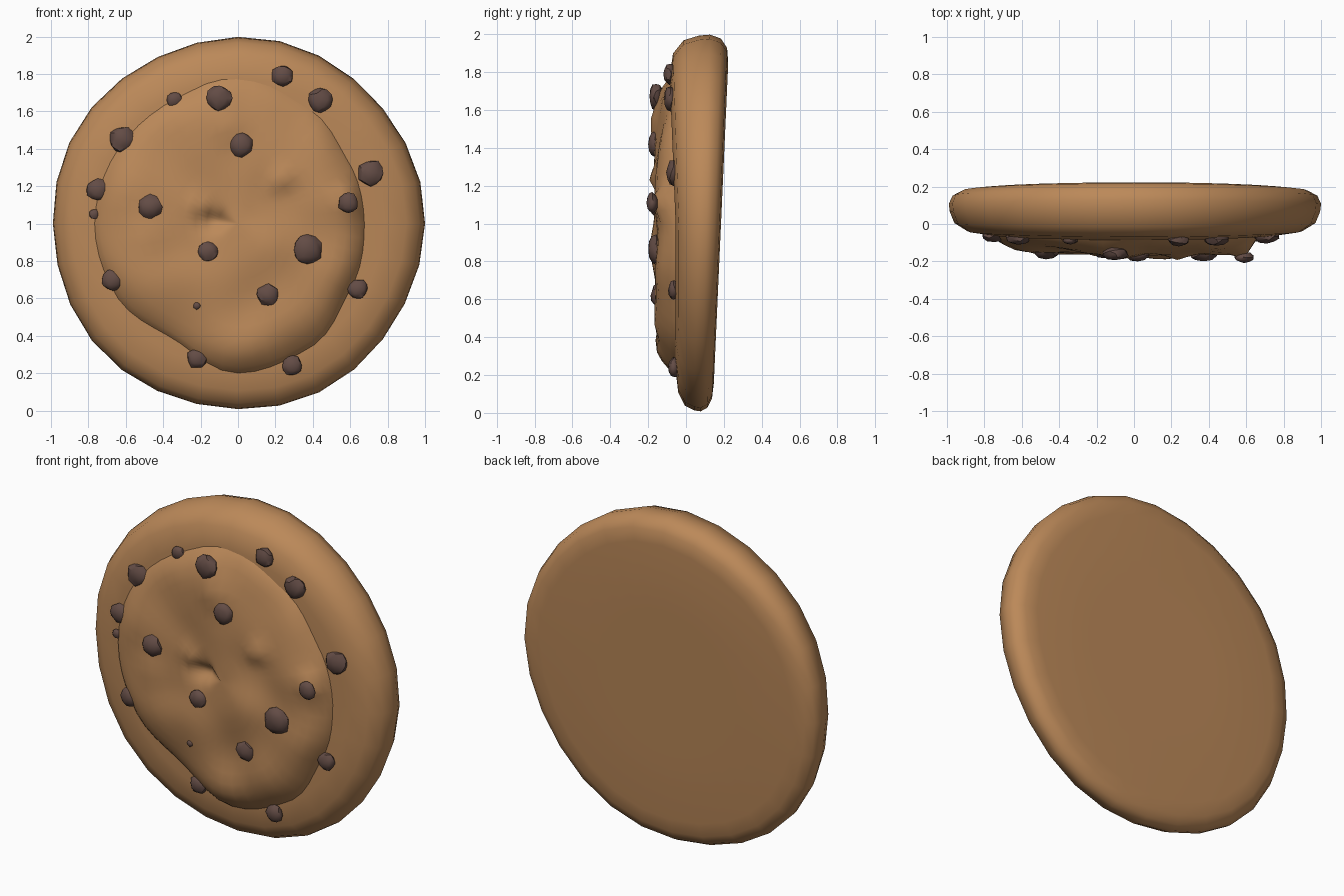
import bpy
import bmesh
from math import sin, cos, pi, tau, exp, hypot, atan2, radians
from mathutils import Vector, noise
import random

random.seed(4)
cube = bpy.data.objects.get("Cube")
if cube:
    bpy.data.objects.remove(cube, do_unlink=True)


def material(name, color):
    m = bpy.data.materials.new(name)
    m.use_nodes = True
    m.diffuse_color = color
    m.node_tree.nodes["Principled BSDF"].inputs["Base Color"].default_value = color
    return m


DOUGH = material("baked dough", (0.50, 0.25, 0.10, 1))
CHOCOLATE = material("dark chocolate", (0.125, 0.072, 0.06, 1))


def finish(name, bm, mat, angle):
    bmesh.ops.recalc_face_normals(bm, faces=bm.faces)
    mesh = bpy.data.meshes.new(name)
    bm.to_mesh(mesh)
    bm.free()
    mesh.materials.append(mat)
    obj = bpy.data.objects.new(name, mesh)
    bpy.context.collection.objects.link(obj)
    bpy.ops.object.select_all(action='DESELECT')
    obj.select_set(True)
    bpy.context.view_layer.objects.active = obj
    bpy.ops.object.shade_smooth_by_angle(angle=radians(angle))
    return obj


def skin_rings(bm, rings):
    """Bridge successive closed rings of points with quads."""
    loops = [[bm.verts.new(p) for p in ring] for ring in rings]
    n = len(loops[0])
    for a, b in zip(loops, loops[1:]):
        for i in range(n):
            j = (i + 1) % n
            bm.faces.new((a[i], a[j], b[j], b[i]))
    return loops


def fan(bm, loop, point):
    tip = bm.verts.new(point)
    for i in range(len(loop)):
        bm.faces.new((loop[i], loop[(i + 1) % len(loop)], tip))


# Base: a rounded disc whose back leans, thinner at the bottom
def base_point(angle, r, t):
    r *= 0.995 + 0.006 * sin(5 * angle + 1)
    x, z = r * cos(angle), 1 + r * sin(angle)
    back = 0.14 + 0.045 * z
    front = -0.055 - 0.04 * max(0, sin(angle)) * r
    return Vector((x, back + (front - back) * t, z))


PROFILE = [(0.45, 0), (0.85, 0), (0.93, 0.03), (0.98, 0.14), (1.0, 0.32),
           (0.995, 0.5), (0.97, 0.75), (0.9, 0.93), (0.78, 1.0), (0.6, 1.0)]
bm = bmesh.new()
loops = skin_rings(bm, [[base_point(tau * i / 28, r, t) for i in range(28)]
                        for r, t in PROFILE])
fan(bm, loops[0], base_point(0, 0, 0))
fan(bm, loops[-1], base_point(0, 0, 1))
finish("cookie_base", bm, DOUGH, 60)

# Topping: an uneven raised layer of dough, outline radius every 30 degrees
OUTLINE = [0.67, 0.68, 0.74, 0.80, 0.76, 0.76, 0.76, 0.75, 0.70, 0.79, 0.76, 0.69]
# Peaks and dents: x, z, width, height
BUMPS = [(-0.05, 1.53, 0.09, 0.04), (0.6, 1.12, 0.06, 0.07), (0.24, 1.24, 0.06, 0.04),
         (-0.13, 1.02, 0.06, -0.07), (-0.19, 1.08, 0.05, 0.03), (0.05, 0.33, 0.12, 0.03),
         (-0.5, 0.95, 0.12, 0.03), (0.22, 0.9, 0.14, 0.03), (-0.12, 1.68, 0.08, 0.03)]


def outline(angle):
    f = (angle % tau) / (pi / 6)
    i = int(f)
    u = (1 - cos(pi * (f - i))) / 2
    return OUTLINE[i % 12] * (1 - u) + OUTLINE[(i + 1) % 12] * u


def topping_y(x, z):
    s = hypot(x, z - 1) / outline(atan2(z - 1, x))
    edge = max(0, 1 - s ** 9)
    y = -0.065 - 0.09 * edge
    y -= 0.035 * edge * noise.noise(Vector((x * 3.5, 0.3, z * 3.5)))
    for bx, bz, width, height in BUMPS:
        y -= edge ** 0.5 * height * exp(-((x - bx) ** 2 + (z - bz) ** 2) / width ** 2)
    return max(-0.222, y)


def topping_point(angle, s):
    r = outline(angle) * s
    x, z = r * cos(angle), 1 + r * sin(angle)
    return Vector((x, topping_y(x, z) if s <= 1 else -0.03, z))


bm = bmesh.new()
STEPS = [1.03, 1.0, 0.97, 0.92, 0.86] + [0.78 - 0.08 * k for k in range(9)]
loops = skin_rings(bm, [[topping_point(tau * i / 56, s) for i in range(56)] for s in STEPS])
fan(bm, loops[-1], topping_point(0, 0))
finish("raised_topping", bm, DOUGH, 60)

# Chocolate chips: lumpy balls sunk into the front surface (x, z, radius)
CHIPS = [(-0.34, 1.66, 0.04), (-0.10, 1.67, 0.065), (0.24, 1.79, 0.055), (0.44, 1.66, 0.06),
         (-0.62, 1.45, 0.065), (0.02, 1.42, 0.06), (0.71, 1.27, 0.065), (0.59, 1.11, 0.05),
         (-0.75, 1.18, 0.055), (-0.47, 1.09, 0.06), (-0.16, 0.85, 0.05), (0.37, 0.86, 0.075),
         (0.16, 0.62, 0.055), (-0.67, 0.70, 0.055), (0.64, 0.65, 0.05), (-0.22, 0.28, 0.05),
         (0.29, 0.24, 0.05), (-0.77, 1.05, 0.025), (-0.22, 0.56, 0.018)]
for number, (x, z, r) in enumerate(CHIPS, 1):
    y = min(topping_y(x, z), -0.055 - 0.04 * max(0, z - 1))
    bm = bmesh.new()
    bmesh.ops.create_icosphere(bm, subdivisions=2, radius=r * 1.08)
    for v in bm.verts:
        v.co *= random.uniform(0.9, 1.08)
        v.co.y *= 0.55
        v.co += Vector((x, max(y, -0.19), z))
    finish(f"chocolate_chip_{number}", bm, CHOCOLATE, 35)
